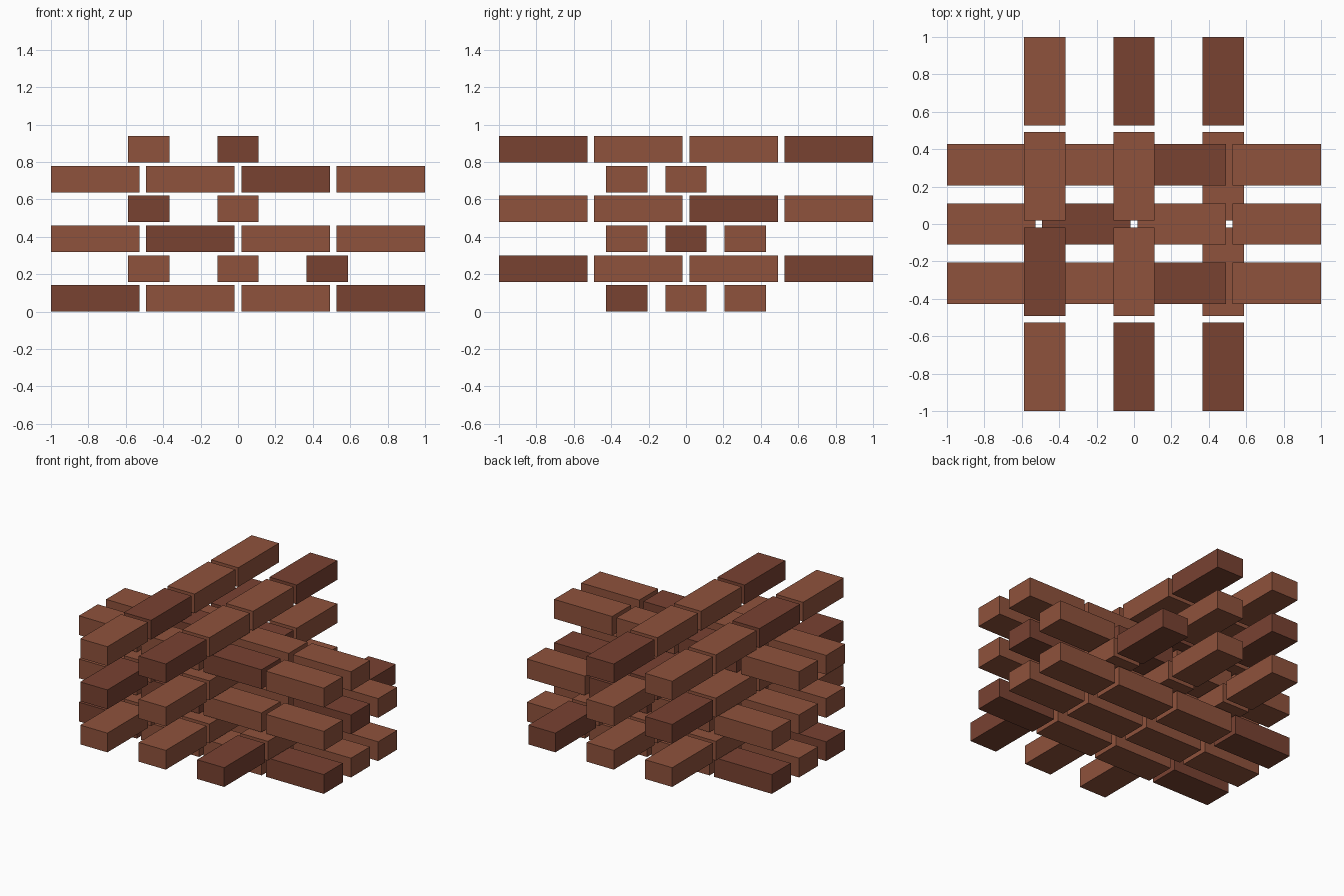
import bpy

if "Cube" in bpy.data.objects:
    bpy.data.objects.remove(bpy.data.objects["Cube"])

LENGTH, WIDTH, HEIGHT = 0.474, 0.221, 0.142
LAYER_STEP = 0.1594
ALONG = [-0.763, -0.2545, 0.2545, 0.763]   # brick centres along a row


def material(name, color):
    m = bpy.data.materials.new(name)
    m.diffuse_color = (*color, 1)
    m.use_nodes = True
    m.node_tree.nodes["Principled BSDF"].inputs["Base Color"].default_value = m.diffuse_color
    return m


MATS = {"L": material("light_brick", (0.275, 0.085, 0.045)),
        "D": material("dark_brick", (0.19, 0.054, 0.031))}


def brick(name, center, size, mat):
    bpy.ops.mesh.primitive_cube_add(size=1, location=center)
    ob = bpy.context.object
    ob.name = name
    ob.scale = size
    bpy.ops.object.transform_apply(location=False, rotation=False, scale=True)
    ob.data.materials.append(mat)


# Each layer lists its rows from the negative side: L = light brick, D = dark brick
LAYERS = [
    ["DLLD", "LLLL", "DLLL"],   # along x
    ["LLLL", "LLLL", "DLLD"],   # along y
    ["LDLL", "LLLD", "LLDL"],
    ["DLLD", "LLDL"],
    ["LLDL", "LDLL"],
    ["LDLL", "DLLD"],
]

# Stack of alternating layers; the unfinished upper layers have only two rows
for i, rows in enumerate(LAYERS):
    z = i * LAYER_STEP + HEIGHT / 2
    along_x = i % 2 == 0
    spacing = 0.317 if along_x else 0.477
    for r, tones in enumerate(rows):
        across = (r - 1) * spacing
        for k, (a, tone) in enumerate(zip(ALONG, tones)):
            name = f"brick_layer{i + 1}_row{r + 1}_{k + 1}"
            if along_x:
                brick(name, (a, across, z), (LENGTH, WIDTH, HEIGHT), MATS[tone])
            else:
                brick(name, (across, a, z), (WIDTH, LENGTH, HEIGHT), MATS[tone])
